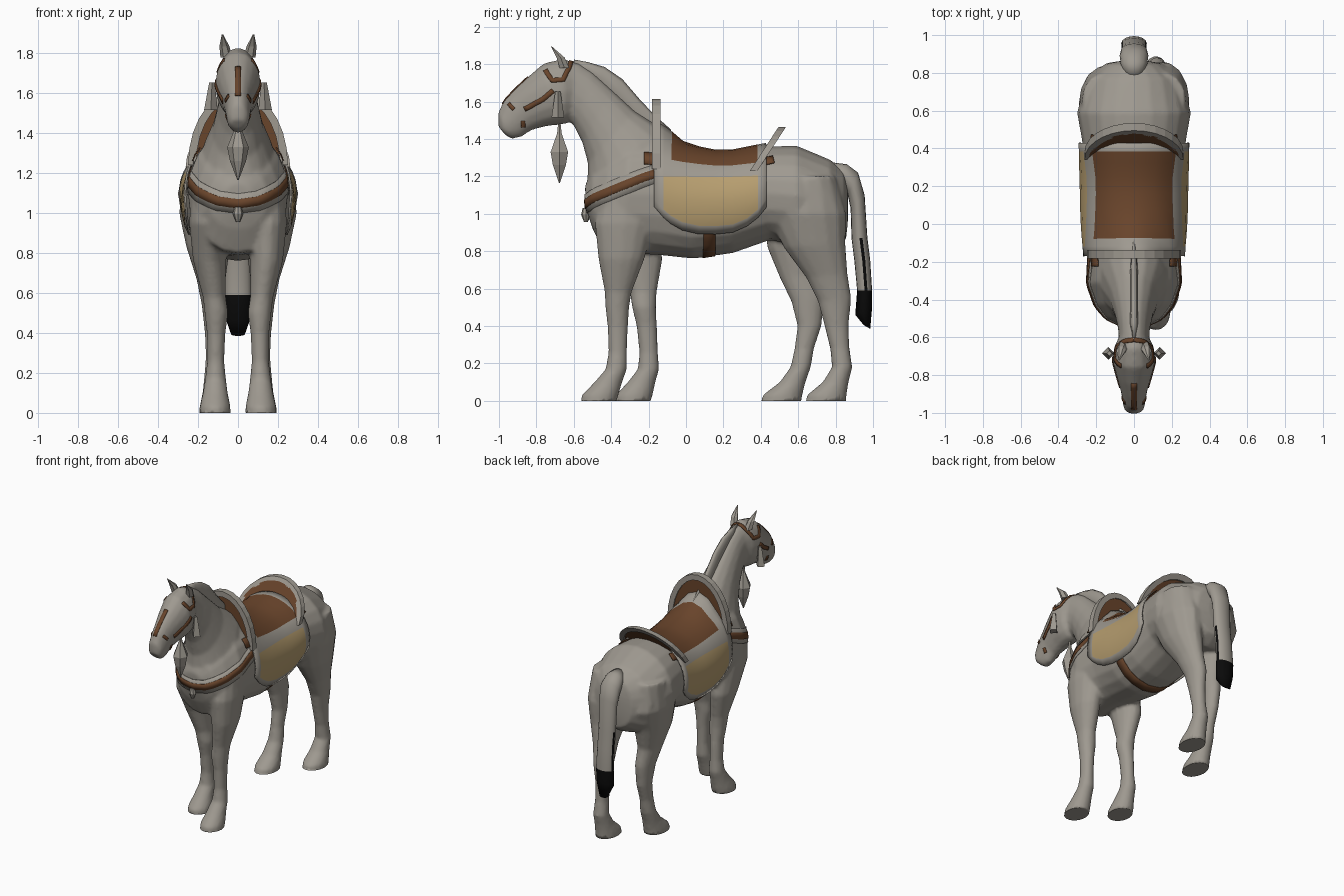
import bpy, bmesh, math
from mathutils import Vector as V
from mathutils.bvhtree import BVHTree

if "Cube" in bpy.data.objects:
    bpy.data.objects.remove(bpy.data.objects["Cube"])


def material(name, rgb):
    m = bpy.data.materials.new(name)
    m.diffuse_color = (*rgb, 1)
    m.use_nodes = True
    m.node_tree.nodes["Principled BSDF"].inputs["Base Color"].default_value = m.diffuse_color
    return m


GRAY = material("warm gray", (0.345, 0.32, 0.28))
BROWN = material("leather brown", (0.14, 0.058, 0.024))
TAN = material("tan cloth", (0.47, 0.34, 0.16))
BLACK = material("black hair", (0.003, 0.003, 0.003))


def make(name, verts, faces, mats, smooth=True, fix=True, rule=None):
    me = bpy.data.meshes.new(name)
    me.from_pydata([tuple(v) for v in verts], [], faces)
    for m in mats:
        me.materials.append(m)
    if fix:
        bm = bmesh.new()
        bm.from_mesh(me)
        bmesh.ops.recalc_face_normals(bm, faces=bm.faces)
        bm.to_mesh(me)
        bm.free()
    for p in me.polygons:
        p.use_smooth = smooth
        if rule:
            p.material_index = rule(p)
    ob = bpy.data.objects.new(name, me)
    bpy.context.collection.objects.link(ob)
    return ob


def loft(sections, n=16, upper=2.0, lower=2.0, xf=lambda z: 0.0, yf=lambda z: 0.0):
    """Rings from side-profile pairs: (y1, z1, y2, z2, half width)."""
    verts, faces = [], []
    for ya, za, yb, zb, hw in sections:
        zc = (za + zb) / 2
        for k in range(n):
            a = 2 * math.pi * k / n
            e = 2 / (upper if k <= n / 2 else lower)
            c, s = [math.copysign(abs(t) ** e, t) for t in (math.cos(a), math.sin(a))]
            verts.append((xf(zc) + hw * c, (ya + yb) / 2 + (ya - yb) / 2 * s + yf(zc), zc + (za - zb) / 2 * s))
    m = len(sections)
    for i in range(m - 1):
        for k in range(n):
            j = (k + 1) % n
            faces.append((i * n + k, i * n + j, i * n + n + j, i * n + n + k))
    faces += [tuple(range(n))[::-1], tuple(range((m - 1) * n, m * n))]
    return verts, faces


def interp(pts):
    def f(z):
        for (a, fa), (b, fb) in zip(pts, pts[1:]):
            if z <= b:
                return fa + (fb - fa) * max(0, (z - a) / (b - a))
        return pts[-1][1]
    return f


# horse: side profiles of torso, neck, head and legs
torso = [(0.865, 1.15, 0.865, 0.95, 0.06), (0.845, 1.23, 0.855, 0.86, 0.15), (0.77, 1.29, 0.77, 0.8, 0.255),
         (0.59, 1.365, 0.59, 0.83, 0.302), (0.43, 1.36, 0.45, 0.86, 0.275), (0.2, 1.315, 0.25, 0.79, 0.27),
         (0.0, 1.355, 0.04, 0.76, 0.265), (-0.18, 1.43, -0.15, 0.78, 0.25), (-0.3, 1.42, -0.34, 0.79, 0.25),
         (-0.42, 1.34, -0.44, 0.8, 0.21), (-0.5, 1.24, -0.5, 0.92, 0.15), (-0.54, 1.15, -0.535, 1.03, 0.07)]
neck = [(-0.02, 1.38, -0.46, 0.95, 0.2), (-0.13, 1.46, -0.53, 1.13, 0.18), (-0.27, 1.55, -0.525, 1.27, 0.13),
        (-0.39, 1.66, -0.555, 1.38, 0.102), (-0.5, 1.76, -0.6, 1.47, 0.085), (-0.58, 1.81, -0.66, 1.52, 0.08)]
head = [(-0.56, 1.8, -0.6, 1.52, 0.07), (-0.66, 1.83, -0.64, 1.48, 0.105), (-0.76, 1.805, -0.69, 1.475, 0.115),
        (-0.85, 1.73, -0.76, 1.465, 0.093), (-0.92, 1.665, -0.83, 1.445, 0.072), (-0.975, 1.605, -0.88, 1.41, 0.062),
        (-1.005, 1.54, -0.93, 1.4, 0.056), (-1.005, 1.47, -0.965, 1.42, 0.04)]
front_leg = [(-0.565, -0.03, -0.38, -0.03, 0.078), (-0.56, 0.03, -0.36, 0.03, 0.078), (-0.49, 0.1, -0.34, 0.1, 0.063),
             (-0.43, 0.17, -0.315, 0.17, 0.053), (-0.415, 0.26, -0.315, 0.26, 0.043), (-0.42, 0.4, -0.31, 0.4, 0.047),
             (-0.432, 0.5, -0.303, 0.5, 0.06), (-0.435, 0.58, -0.29, 0.58, 0.058), (-0.47, 0.76, -0.22, 0.76, 0.083),
             (-0.49, 0.95, -0.17, 0.95, 0.1), (-0.45, 1.1, -0.2, 1.1, 0.09)]
hind_leg = [(0.635, -0.03, 0.855, -0.03, 0.078), (0.645, 0.03, 0.86, 0.03, 0.078), (0.73, 0.1, 0.87, 0.1, 0.063),
            (0.78, 0.18, 0.89, 0.18, 0.054), (0.77, 0.28, 0.875, 0.28, 0.045), (0.74, 0.4, 0.87, 0.4, 0.049),
            (0.705, 0.53, 0.885, 0.55, 0.06), (0.64, 0.66, 0.865, 0.68, 0.073), (0.52, 0.82, 0.855, 0.84, 0.11),
            (0.43, 1.0, 0.86, 1.0, 0.14), (0.5, 1.2, 0.8, 1.2, 0.12)]
f_shift = interp([(0, 0.185), (0.4, 0.155), (0.7, 0.12), (1.0, 0)])
h_shift = interp([(0, -0.24), (0.2, -0.22), (0.4, -0.145), (0.7, -0.14), (1.05, 0)])
f_x = interp([(0, 0.115), (0.5, 0.108), (0.78, 0.145), (1, 0.145)])
h_x = interp([(0, 0.115), (0.5, 0.118), (0.8, 0.148), (1, 0.155)])
pieces = [loft(torso, 20, 2.0, 2.2), loft(neck), loft(head)]
for sec, fx, fs in ((front_leg, f_x, f_shift), (hind_leg, h_x, h_shift)):
    pieces.append(loft(sec, 14, xf=fx))
    pieces.append(loft(sec, 14, xf=lambda z, g=fx: -g(z), yf=fs))
verts, faces = [], []
for v, f in pieces:
    b = len(verts)
    verts += v
    faces += [tuple(i + b for i in q) for q in f]

# blend the pieces into one smooth skin
horse = make("horse_body", verts, faces, [GRAY])
mod = horse.modifiers.new("blend", "REMESH")
mod.mode = "VOXEL"
mod.voxel_size = 0.012
mod = horse.modifiers.new("soften", "SMOOTH")
mod.factor, mod.iterations = 0.5, 5
mod = horse.modifiers.new("reduce", "DECIMATE")
mod.ratio = 0.5
skin = bpy.data.meshes.new_from_object(horse.evaluated_get(bpy.context.evaluated_depsgraph_get()))
horse.modifiers.clear()
horse.data = skin
for v in skin.vertices:
    v.co.z = max(v.co.z, 0)
skin.materials.clear()
skin.materials.append(GRAY)
for p in skin.polygons:
    p.use_smooth = True
    p.material_index = 0
tree = BVHTree.FromPolygons([v.co for v in skin.vertices], [tuple(p.vertices) for p in skin.polygons])


def solidify(ob, t):
    m = ob.modifiers.new("thickness", "SOLIDIFY")
    m.thickness, m.offset = t, -1


def strap(name, pts, width, mat, lift=0.005, mirror=False):
    """Thin band that follows the skin along a path."""
    pts = [V(p) for p in pts]
    path = [a.lerp(b, i / 6) for a, b in zip(pts, pts[1:]) for i in range(6)] + [pts[-1]]
    path = [tree.find_nearest(p)[0] for p in path]
    vs = []
    for i, p in enumerate(path):
        t = (path[min(i + 1, len(path) - 1)] - path[max(i - 1, 0)]).normalized()
        side = t.cross(tree.find_nearest(p)[1]).normalized() * width / 2
        for k in (-1, 0, 1):
            q, nq = tree.find_nearest(p + side * k)[:2]
            vs.append(q + nq * lift)
    fs = [(3 * i + k, 3 * i + k + 1, 3 * i + k + 4, 3 * i + k + 3) for i in range(len(path) - 1) for k in (0, 1)]
    solidify(make(name, vs, fs, [mat], fix=False), 0.006)
    if mirror:
        strap(name + "_left", [(-p.x, p.y, p.z) for p in pts], width, mat, lift)


# bridle
strap("bridle_blaze", [(0, -0.85, 1.74), (0, -0.985, 1.59)], 0.028, BROWN)
strap("bridle_crown", [(0, -0.605, 1.85), (0.07, -0.62, 1.79), (0.11, -0.655, 1.72), (0.12, -0.715, 1.72),
                       (0.09, -0.765, 1.79)], 0.024, BROWN, mirror=True)
strap("bridle_cheek", [(0.12, -0.71, 1.66), (0.12, -0.77, 1.61), (0.11, -0.87, 1.555)], 0.026, BROWN, mirror=True)
strap("bridle_nose", [(0.05, -0.95, 1.59), (0.08, -0.925, 1.56)], 0.02, BROWN, mirror=True)
strap("bridle_bit", [(0.08, -0.87, 1.49), (0.08, -0.865, 1.45)], 0.022, BROWN, mirror=True)

# breast collar, girth and saddle bar ends
chest = [(0.26, -0.16, 1.225), (0.25, -0.3, 1.165), (0.2, -0.43, 1.11), (0.1, -0.53, 1.06), (0, -0.57, 1.045)]
chest += [(-x, y, z) for x, y, z in chest[-2::-1]]
strap("breast_collar", chest, 0.1, GRAY, 0.005)
strap("breast_collar_leather", chest, 0.045, BROWN, 0.008)
strap("girth", [(0.24, 0.125, 0.92), (0.14, 0.125, 0.8), (0, 0.125, 0.74), (-0.14, 0.125, 0.8),
                (-0.24, 0.125, 0.92)], 0.065, BROWN)
strap("saddle_bar_front", [(0.22, -0.225, 1.305), (0.22, -0.15, 1.295)], 0.07, BROWN, 0.014, True)
strap("saddle_bar_rear", [(0.22, 0.36, 1.28), (0.2, 0.47, 1.285)], 0.055, BROWN, 0.014, True)

# saddle cloth with tan side panels and a brown seat, draped over the back
us = [-1, -0.83, -0.7, -0.5, -0.2, 0.1, 0.4, 0.65, 0.85, 1]
nc = len(us)
rows = []
for u in us:
    low = 99 + 29 * (1 - abs(u) ** 3)
    seat = 49 - 5 * max(0, -u)
    half = [12, 24, 36, seat, 56, 65] + [65 + (low - 9 - 65) * k / 4 for k in (1, 2, 3, 4)] + [low]
    rows.append([-a for a in half[::-1]] + [0] + half)
nr = len(rows[0])
verts = []
for u, angs in zip(us, rows):
    for a in angs:
        o = V((0, 0.13 + 0.3 * u, 1.08))
        d = V((math.sin(math.radians(a)), 0, math.cos(math.radians(a))))
        verts.append(tree.ray_cast(o, d)[0] + d * 0.011)
quads = [(i * nr + k, i * nr + k + 1, i * nr + nr + k + 1, i * nr + nr + k)[::-1]
         for i in range(nc - 1) for k in range(nr - 1)]


def cloth_colour(p):
    i, k = divmod(p.index, nr - 1)
    k = min(k, nr - 2 - k)
    if k >= 7 and 2 <= i <= 7:
        return 1
    return 2 if 1 <= k <= 4 and 1 <= i <= 7 else 0


solidify(make("saddle_cloth_and_seat", verts, quads, [GRAY, BROWN, TAN], fix=False, rule=cloth_colour), 0.01)


def arch(name, w, z0, h, y0, slope, t, inner, mat, n=14):
    """Arched slab; inner is the rim width."""
    vs = []
    for i in range(n + 1):
        a = math.pi * i / n
        for r, dy in ((0, -t / 2), (0, t / 2), (inner, t / 2), (inner, -t / 2)):
            z = z0 + (h - r) * math.sin(a)
            vs.append(((w - r) * math.cos(a), y0 + slope * (z - z0) + dy, z))
    fs = [(4 * i + k, 4 * i + (k + 1) % 4, 4 * i + 4 + (k + 1) % 4, 4 * i + 4 + k) for i in range(n) for k in range(4)]
    make(name, vs, fs + [(0, 1, 2, 3), tuple(4 * n + k for k in range(4))], [mat], smooth=False)


# pommel and cantle: gray rims with leather inside
arch("pommel_rim", 0.25, 1.24, 0.375, -0.16, 0, 0.045, 0.04, GRAY)
arch("pommel_leather", 0.225, 1.24, 0.345, -0.158, 0, 0.025, 0.1, BROWN)
arch("cantle_rim", 0.262, 1.23, 0.235, 0.362, 0.65, 0.04, 0.035, GRAY)
arch("cantle_leather", 0.24, 1.23, 0.21, 0.357, 0.65, 0.03, 0.1, BROWN)

# mane
mane = [(-0.08, 1.45, -0.1, 1.38, 0.006), (-0.17, 1.53, -0.2, 1.44, 0.016), (-0.25, 1.615, -0.29, 1.5, 0.022),
        (-0.34, 1.72, -0.38, 1.6, 0.022), (-0.435, 1.785, -0.47, 1.68, 0.022), (-0.52, 1.81, -0.54, 1.74, 0.02),
        (-0.6, 1.825, -0.6, 1.77, 0.01)]
make("mane", *loft(mane, 8), [GRAY])

# tail with black tip and a thin black strip up each side
tail = [(0.78, 1.275, 0.8, 1.17, 0.055), (0.86, 1.265, 0.83, 1.15, 0.07), (0.92, 1.22, 0.865, 1.1, 0.076),
        (0.955, 1.1, 0.88, 1.03, 0.07), (0.97, 0.87, 0.885, 0.87, 0.065), (0.985, 0.75, 0.9, 0.75, 0.065),
        (0.995, 0.59, 0.915, 0.59, 0.068), (0.995, 0.5, 0.905, 0.46, 0.065), (0.985, 0.385, 0.95, 0.405, 0.035)]
make("tail", *loft(tail, 16), [GRAY, BLACK],
     rule=lambda p: int(p.center.z < 0.58 or (abs(p.normal.x) > 0.9 and p.normal.y > 0 and p.center.z < 0.86)))


def spindle(name, base, profile, n, mat):
    """Turned shape: (offset x, offset y, z, radius) rings."""
    vs = [(base[0] + dx + r * math.cos(2 * math.pi * k / n), base[1] + dy + r * math.sin(2 * math.pi * k / n), z)
          for dx, dy, z, r in profile for k in range(n)]
    fs = [(i * n + k, i * n + (k + 1) % n, i * n + n + (k + 1) % n, i * n + n + k)
          for i in range(len(profile) - 1) for k in range(n)]
    make(name, vs, fs + [tuple(range(n)), tuple(range(len(vs) - n, len(vs)))], [mat], smooth=False)


# ears, tassels and chest pendant
for s, side in ((1, "right"), (-1, "left")):
    spindle("ear_" + side, (s * 0.058, -0.65), [(0, 0, 1.78, 0.03), (s * 0.01, -0.02, 1.835, 0.025),
                                                (s * 0.02, -0.07, 1.895, 0.003)], 6, GRAY)
    spindle("cheek_tassel_" + side, (s * 0.13, -0.685), [(0, 0, 1.655, 0.014), (s * 0.006, 0, 1.515, 0.034)], 4, GRAY)
spindle("throat_tassel", (0, -0.677), [(0, 0, 1.5, 0.006), (0, 0, 1.43, 0.014), (0, 0, 1.33, 0.054),
                                       (0, 0, 1.26, 0.04), (0, 0, 1.165, 0.003)], 6, GRAY)
spindle("chest_pendant", (0, -0.535), [(0, 0, 1.03, 0.018), (0, 0, 0.995, 0.026), (0, 0, 0.955, 0.01)], 8, GRAY)
